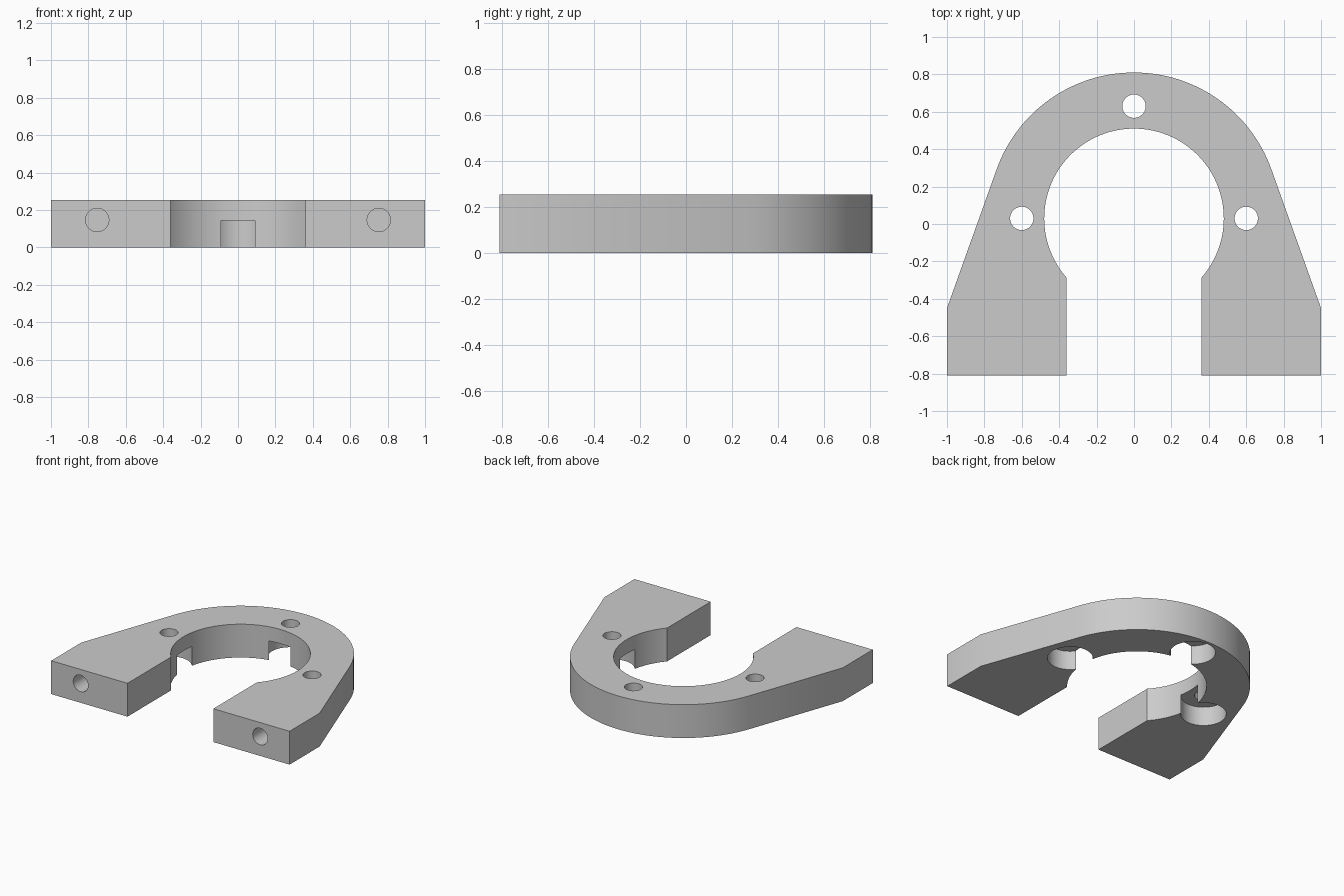
import bpy, bmesh
from math import sin, cos, acos, atan2, hypot, radians, pi
from mathutils import Matrix

if "Cube" in bpy.data.objects:
    bpy.data.objects.remove(bpy.data.objects["Cube"], do_unlink=True)

HEIGHT = 0.253
RING_Y = 0.03            # centre of the ring
OUTER, INNER = 0.78, 0.48
FOOT_Y, FRONT_Y = -0.45, -0.81
GAP = 0.36               # half width of the opening
BOLT_R = 0.6             # bolt circle radius

grey = bpy.data.materials.new("light grey")
grey.use_nodes = True
grey.diffuse_color = (0.6, 0.6, 0.6, 1)
grey.node_tree.nodes["Principled BSDF"].inputs["Base Color"].default_value = (0.6, 0.6, 0.6, 1)


def arc(radius, start, end, steps):
    angles = [start + (end - start) * i / steps for i in range(steps + 1)]
    return [(radius * cos(a), RING_Y + radius * sin(a)) for a in angles]


def finish(bm, name):
    mesh = bpy.data.meshes.new(name)
    bmesh.ops.recalc_face_normals(bm, faces=bm.faces)
    bm.to_mesh(mesh)
    bm.free()
    mesh.materials.append(grey)
    obj = bpy.data.objects.new(name, mesh)
    bpy.context.collection.objects.link(obj)
    return obj


def cylinder(name, radius, depth, location, along_y=False):
    bm = bmesh.new()
    turn = Matrix.Rotation(radians(90), 4, 'X') if along_y else Matrix()
    bmesh.ops.create_cone(bm, cap_ends=True, segments=48, radius1=radius, radius2=radius,
                          depth=depth, matrix=Matrix.Translation(location) @ turn)
    return finish(bm, name)


# Horseshoe outline: outer arc tangent to the slanted sides, then the inner arc
drop = FOOT_Y - RING_Y
tangent = atan2(drop, 1) + acos(OUTER / hypot(1, drop))
mouth = -acos(GAP / INNER)
outline = [(1, FRONT_Y), (1, FOOT_Y)]
outline += arc(OUTER, tangent, pi - tangent, 64)
outline += [(-1, FOOT_Y), (-1, FRONT_Y), (-GAP, FRONT_Y)]
outline += arc(INNER, pi - mouth, mouth, 96)
outline += [(GAP, FRONT_Y)]

bm = bmesh.new()
base = bm.faces.new([bm.verts.new((x, y, 0)) for x, y in outline])
top = bmesh.ops.extrude_face_region(bm, geom=[base])
bmesh.ops.translate(bm, vec=(0, 0, HEIGHT),
                    verts=[v for v in top["geom"] if isinstance(v, bmesh.types.BMVert)])
bracket = finish(bm, "horseshoe_bracket")

# Counterbored bolt holes around the ring
cutters = []
for x, y in ((-BOLT_R, RING_Y), (0, RING_Y + BOLT_R), (BOLT_R, RING_Y)):
    cutters.append(cylinder("counterbore_cutter", 0.157, 0.29, (x, y, 0)))
    cutters.append(cylinder("bolt_hole_cutter", 0.0625, 1, (x, y, 0.1)))

# Blind holes in the two front faces
for x in (-0.753, 0.753):
    cutters.append(cylinder("front_hole_cutter", 0.0625, 0.8, (x, FRONT_Y, 0.147), True))

bpy.ops.object.select_all(action='DESELECT')
bpy.context.view_layer.objects.active = bracket
bracket.select_set(True)
for cutter in cutters:
    cutter.hide_render = True
    mod = bracket.modifiers.new("cut", 'BOOLEAN')
    mod.operation = 'DIFFERENCE'
    mod.solver = 'EXACT'
    mod.object = cutter
    bpy.ops.object.modifier_apply(modifier=mod.name)
    bpy.data.objects.remove(cutter, do_unlink=True)

bpy.ops.object.shade_smooth_by_angle(angle=radians(30))
